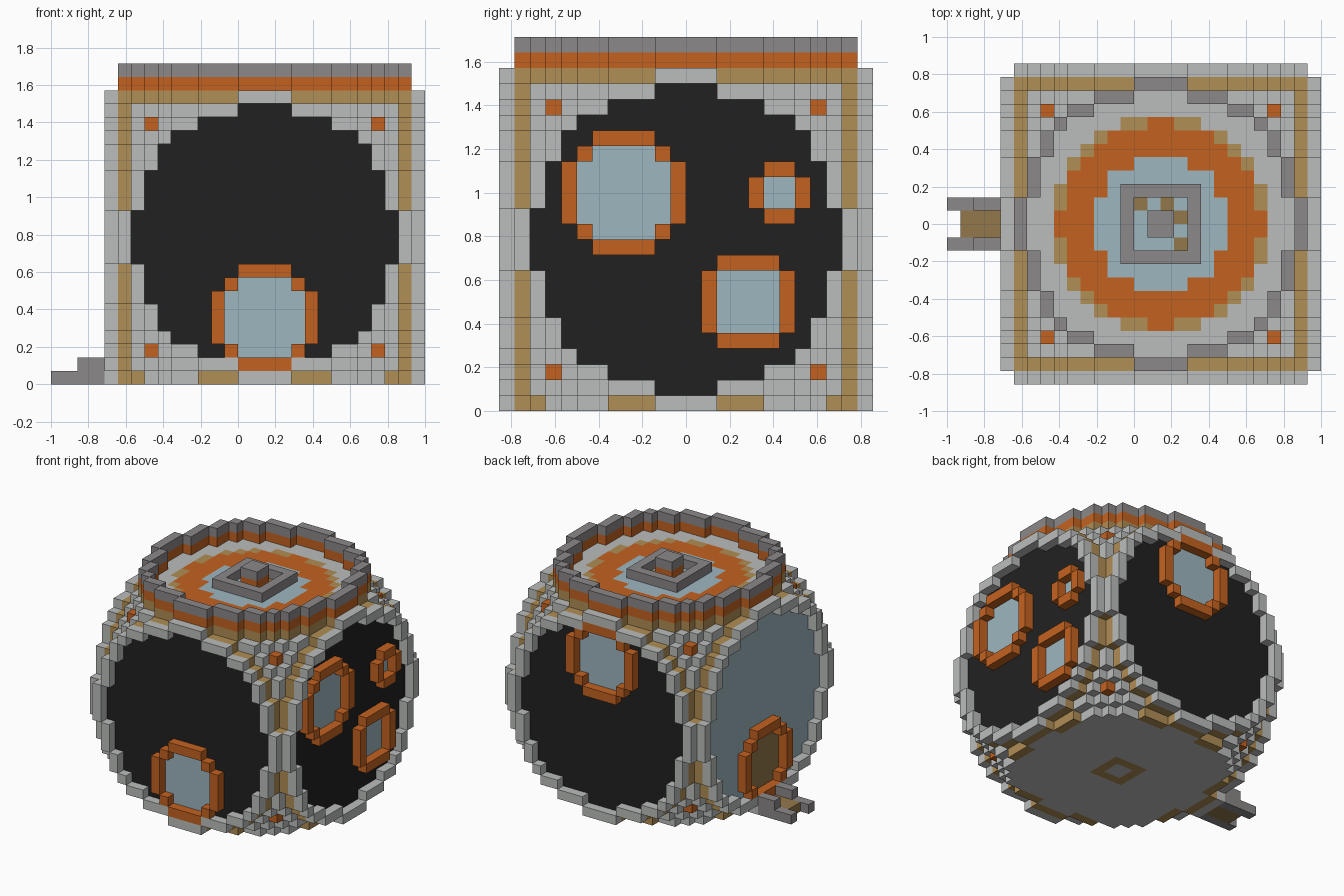
import bpy
import bmesh
from mathutils import Vector

if "Cube" in bpy.data.objects:
    bpy.data.objects.remove(bpy.data.objects["Cube"], do_unlink=True)

U = 1 / 14                                   # size of one block
OFFSET = Vector((2, 0, 11))                  # middle of the globe, in blocks
HALF_WIDTH = [10, 10, 9, 9, 9, 8, 8, 7, 5, 2]  # rows of a blocky disc

PALETTE = {
    "light_grey": (187, 190, 188), "grey": (139, 136, 136),
    "orange": (196, 98, 32), "tan": (176, 142, 85), "brown": (148, 120, 75),
    "pale_blue": (158, 182, 192), "black": (33, 33, 33),
}


def linear(c):
    c /= 255
    return c / 12.92 if c <= 0.04045 else ((c + 0.055) / 1.055) ** 2.4


materials = {}
for mat_name, rgb in PALETTE.items():
    mat = bpy.data.materials.new(mat_name)
    mat.use_nodes = True
    colour = (*[linear(c) for c in rgb], 1)
    mat.diffuse_color = colour
    mat.node_tree.nodes["Principled BSDF"].inputs["Base Color"].default_value = colour
    materials[mat_name] = mat

parts = {}      # part name -> {cell: colour}


def put(part, cell, colour):
    parts.setdefault(part, {})[cell] = colour


def k(i):
    """Distance of a cell index from the middle, counted from zero."""
    return i if i >= 0 else -i - 1


def on_face(axis, sign, layer, u, v):
    """Cell on one side of the globe, at a given layer."""
    cell = [u, v]
    cell.insert(axis, layer if sign > 0 else -layer - 1)
    return tuple(cell)


def in_disc(u, v):
    return k(v) < 10 and k(u) < HALF_WIDTH[k(v)]


def near_disc(u, v):
    return any(in_disc(u + a, v + b) for a, b in ((1, 0), (-1, 0), (0, 1), (0, -1)))


def in_rim(u, v):
    return near_disc(u, v) and not in_disc(u, v)


SPAN = range(-11, 11)

# Globe: a blocky sphere flattened on six sides, orange studs at the corners
for x in SPAN:
    for y in SPAN:
        for z in SPAN:
            if sum((i + 0.5) ** 2 for i in (x, y, z)) < 226:
                ks = (k(x), k(y), k(z))
                colour = "light_grey"
                if max(ks) == 10:
                    colour = "tan"
                if z == -11 and max(ks[:2]) < 9:
                    colour = "light_grey"
                if ks == (8, 8, 8):
                    colour = "orange"
                put("globe_body", (x, y, z), colour)

# Round panels with a raised rim on the four sides
PANELS = [(0, 1, "black"), (0, -1, "pale_blue"), (1, 1, "black"), (1, -1, "black")]
for axis, sign, colour in PANELS:
    rim_name = ("left_" if sign > 0 else "right_") if axis == 0 else ("back_" if sign > 0 else "front_")
    for u in SPAN:
        for v in SPAN:
            if in_disc(u, v):
                put("globe_body", on_face(axis, sign, 10, u, v), colour)
            elif in_rim(u, v):
                put(rim_name + "rim", on_face(axis, sign, 11, u, v), "light_grey")

# Roof rings painted on the floor, and the two-layer parapet
for u in SPAN:
    for v in SPAN:
        r2 = (u + 0.5) ** 2 + (v + 0.5) ** 2
        if in_disc(u, v):
            colour = "light_grey"
            for limit, name in ((65, "tan"), (58, "orange"), (25, "pale_blue")):
                if r2 < limit:
                    colour = name
            put("globe_body", (u, v, 10), colour)
            # underside, with a small square outline in the middle
            put("globe_body", (u, v, -11), "tan" if max(k(u), k(v)) == 1 else "light_grey")
        elif in_rim(u, v):
            put("roof_parapet", (u, v, 11), "orange")
            put("roof_parapet", (u, v, 12), "grey")

# Square hatch on the roof with a post inside
for u in range(-3, 3):
    for v in range(-3, 3):
        ring = max(k(u), k(v))
        if ring == 2:
            put("hatch_frame", (u, v, 11), "grey")
        elif ring == 0:
            put("hatch_post", (u, v, 11), "orange")
            put("hatch_post", (u, v, 12), "grey")
for u, v in ((-2, 1), (0, 1), (1, 0), (1, -2)):
    put("globe_body", (u, v, 10), "brown")


def porthole(name, axis, sign, cu, cv, half, pane="pale_blue"):
    """Pane set into a panel, with a raised frame; large ones lose their corners."""
    def is_pane(a, b):
        corner = half > 2 and k(a) == k(b) == half - 1
        return max(k(a), k(b)) < half and not corner

    for a in range(-half - 1, half + 1):
        for b in range(-half - 1, half + 1):
            if is_pane(a, b):
                put("globe_body", on_face(axis, sign, 10, cu + a, cv + b), pane)
            elif any(is_pane(a + i, b + j) for i, j in ((1, 0), (-1, 0), (0, 1), (0, -1))):
                put(name, on_face(axis, sign, 11, cu + a, cv + b), "orange")


porthole("front_window_frame", 1, -1, 0, -6, 3)
porthole("back_window_frame", 1, 1, 0, 6, 3)
porthole("large_side_window_frame", 0, 1, -4, 3, 3)
porthole("square_side_window_frame", 0, 1, 4, -4, 2)
porthole("small_side_window_frame", 0, 1, 6, 3, 1)
porthole("door_frame", 0, -1, 0, -6, 3, "brown")

# Ramp to the door, with stepped rails
for x in range(-16, -12):
    for y in (-2, 1):
        put("ramp_rails", (x, y, -11), "grey")
        if x > -15:
            put("ramp_rails", (x, y, -10), "grey")
    if x > -16:
        for y in (-1, 0):
            put("ramp_floor", (x, y, -11), "brown")

# Turn every part into a mesh of its exposed block faces
occupied = set().union(*parts.values())


def build(name, cells):
    bm = bmesh.new()
    corners = {}

    def vert(p):
        if p not in corners:
            corners[p] = bm.verts.new((Vector(p) + OFFSET) * U)
        return corners[p]

    used = sorted(set(cells.values()))
    for cell, colour in cells.items():
        for axis in range(3):
            b, c = (axis + 1) % 3, (axis + 2) % 3
            for step in (0, 1):
                beside = list(cell)
                beside[axis] += 1 if step else -1
                if tuple(beside) in occupied:
                    continue
                loop = []
                for i, j in ((0, 0), (1, 0), (1, 1), (0, 1)):
                    p = list(cell)
                    p[axis] += step
                    p[b] += i
                    p[c] += j
                    loop.append(vert(tuple(p)))
                face = bm.faces.new(loop if step else loop[::-1])
                face.material_index = used.index(colour)
    mesh = bpy.data.meshes.new(name)
    bm.to_mesh(mesh)
    bm.free()
    for colour in used:
        mesh.materials.append(materials[colour])
    bpy.context.collection.objects.link(bpy.data.objects.new(name, mesh))


for part_name, part_cells in parts.items():
    build(part_name, part_cells)
